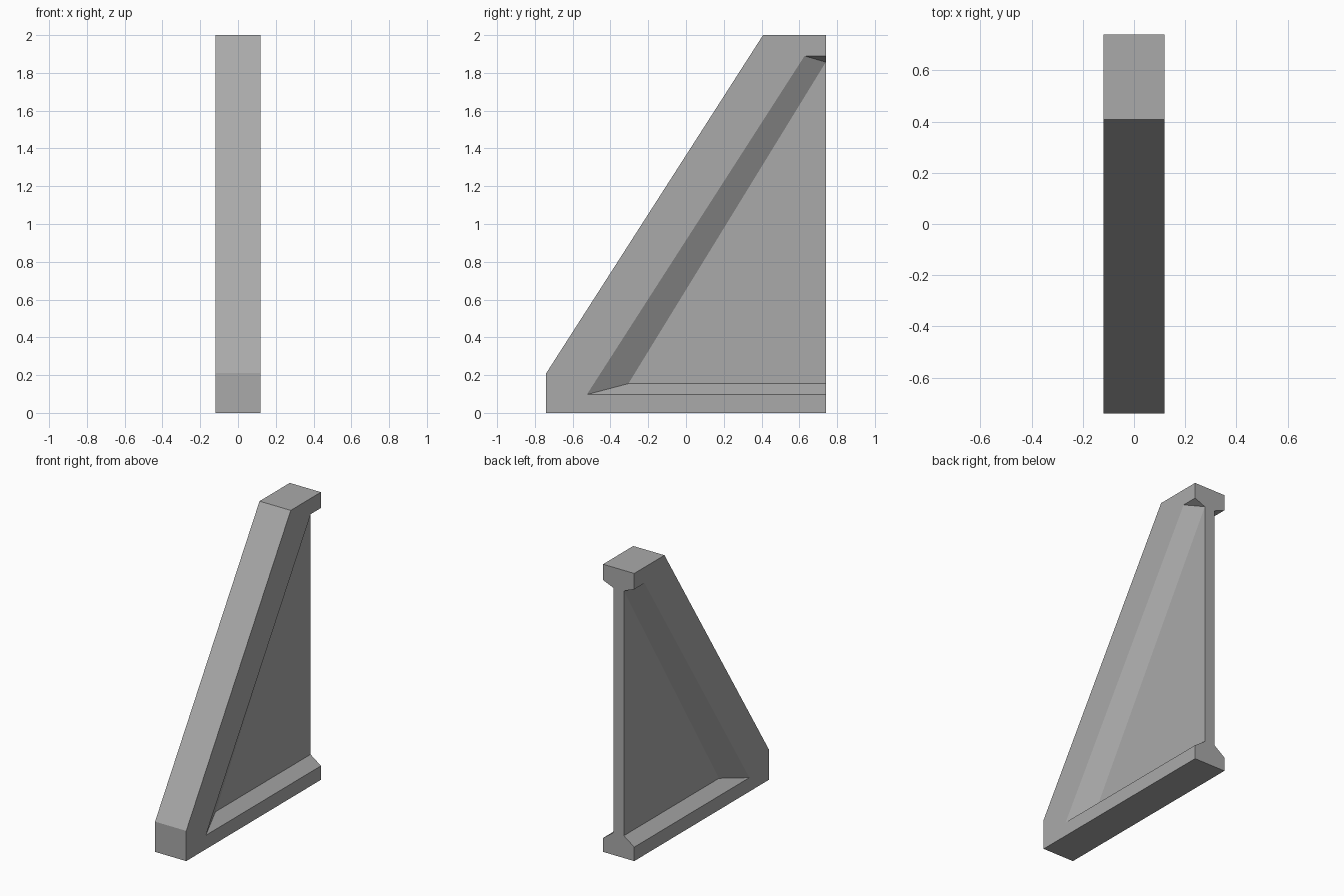
import bpy, bmesh

cube = bpy.data.objects.get("Cube")
if cube:
    bpy.data.objects.remove(cube, do_unlink=True)

HALF, WEB, BACK = 0.12, 0.04, 0.74

grey = bpy.data.materials.new("plain grey")
grey.use_nodes = True
colour = (0.4, 0.4, 0.4, 1)
grey.diffuse_color = colour
grey.node_tree.nodes["Principled BSDF"].inputs["Base Color"].default_value = colour

bm = bmesh.new()


def loop(x, points):
    return [bm.verts.new((x, y, z)) for y, z in points]


# Outer silhouette, on the side and on the centre plane
outline = [(-BACK, 0), (BACK, 0), (BACK, 2), (0.408, 2), (-BACK, 0.21)]
side = loop(HALF, outline)
mid = loop(0, outline)
toe, heel, top_back, top_front, shin = side

# Pocket rim on the side and the recessed triangular web
rim = loop(HALF, [(BACK, 0.097), (-0.525, 0.097), (0.628, 1.89), (BACK, 1.89)])
web = loop(WEB, [(BACK, 0.155), (-0.305, 0.155), (BACK, 1.857)])

# Flange side, web face and pocket bevels
bm.faces.new([toe, heel, *rim, top_back, top_front, shin])
bm.faces.new(web)
bm.faces.new([rim[0], rim[1], web[1], web[0]])
bm.faces.new([rim[1], rim[2], web[2], web[1]])
bm.faces.new([rim[2], rim[3], web[2]])

# Half of the back profile
bm.faces.new([mid[1], heel, rim[0], web[0], web[2], rim[3], top_back, mid[2]])

# Top, slope, front and underside
for i in (0, 2, 3, 4):
    j = (i + 1) % 5
    bm.faces.new([side[i], side[j], mid[j], mid[i]])

bmesh.ops.recalc_face_normals(bm, faces=bm.faces)
mesh = bpy.data.meshes.new("support_bracket")
bm.to_mesh(mesh)
bm.free()
mesh.materials.append(grey)

bracket = bpy.data.objects.new("support_bracket", mesh)
bpy.context.collection.objects.link(bracket)
mirror = bracket.modifiers.new("mirror", 'MIRROR')
mirror.use_clip = True
